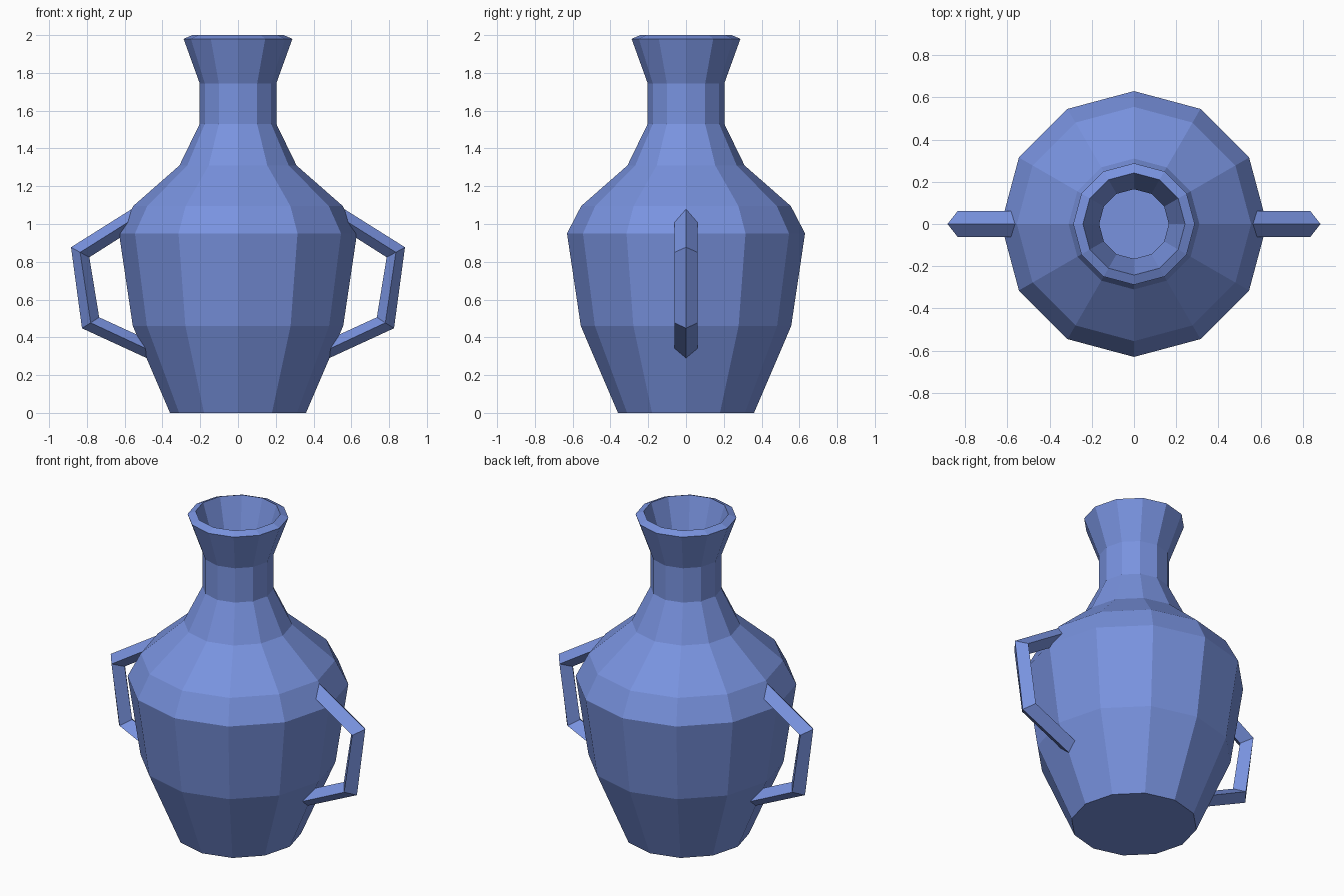
import bpy, bmesh
from math import sin, cos, pi

if "Cube" in bpy.data.objects:
    bpy.data.objects.remove(bpy.data.objects["Cube"])

SIDES = 12


def finish(bm, name):
    bmesh.ops.recalc_face_normals(bm, faces=bm.faces[:])
    me = bpy.data.meshes.new(name)
    bm.to_mesh(me)
    bm.free()
    ob = bpy.data.objects.new(name, me)
    bpy.context.collection.objects.link(ob)
    mat = bpy.data.materials.get("blue_glaze") or bpy.data.materials.new("blue_glaze")
    mat.diffuse_color = (0.19, 0.29, 0.74, 1)
    mat.use_nodes = True
    mat.node_tree.nodes["Principled BSDF"].inputs["Base Color"].default_value = mat.diffuse_color
    me.materials.append(mat)
    return ob


def skin(rings, name):
    """Bridge a list of point rings and cap both ends."""
    bm = bmesh.new()
    loops = [[bm.verts.new(p) for p in ring] for ring in rings]
    n = len(loops[0])
    for a, b in zip(loops, loops[1:]):
        for i in range(n):
            j = (i + 1) % n
            bm.faces.new((a[i], a[j], b[j], b[i]))
    bm.faces.new(loops[0])
    bm.faces.new(loops[-1])
    return finish(bm, name)


# Vase body: outer wall up to the bevelled rim, then the inner wall down to the floor
outer = [(0.36, 0), (0.557, 0.46), (0.63, 0.95), (0.555, 1.095), (0.31, 1.31),
         (0.203, 1.53), (0.203, 1.745), (0.288, 1.98), (0.242, 2.0)]
inner = [(0.165, 1.755), (0.165, 1.52), (0.28, 1.28), (0.525, 1.07),
         (0.592, 0.94), (0.52, 0.465), (0.337, 0.04)]
skin([[(r * cos(2 * pi * i / SIDES), r * sin(2 * pi * i / SIDES), z)
       for i in range(SIDES)] for r, z in outer + inner], "vase_body")

# Handles: diamond section, each station gives outer, middle and inner (x, z)
stations = [((0.55, 1.087), (0.57, 1.017), (0.60, 0.943)),
            ((0.884, 0.877), (0.836, 0.85), (0.787, 0.824)),
            ((0.826, 0.448), (0.78, 0.477), (0.735, 0.506)),
            ((0.47, 0.284), (0.48, 0.337), (0.50, 0.398))]
for side, name in ((1, "right_handle"), (-1, "left_handle")):
    skin([[(side * o[0], 0, o[1]), (side * m[0], 0.061, m[1]),
           (side * i[0], 0, i[1]), (side * m[0], -0.061, m[1])]
          for o, m, i in stations], name)
